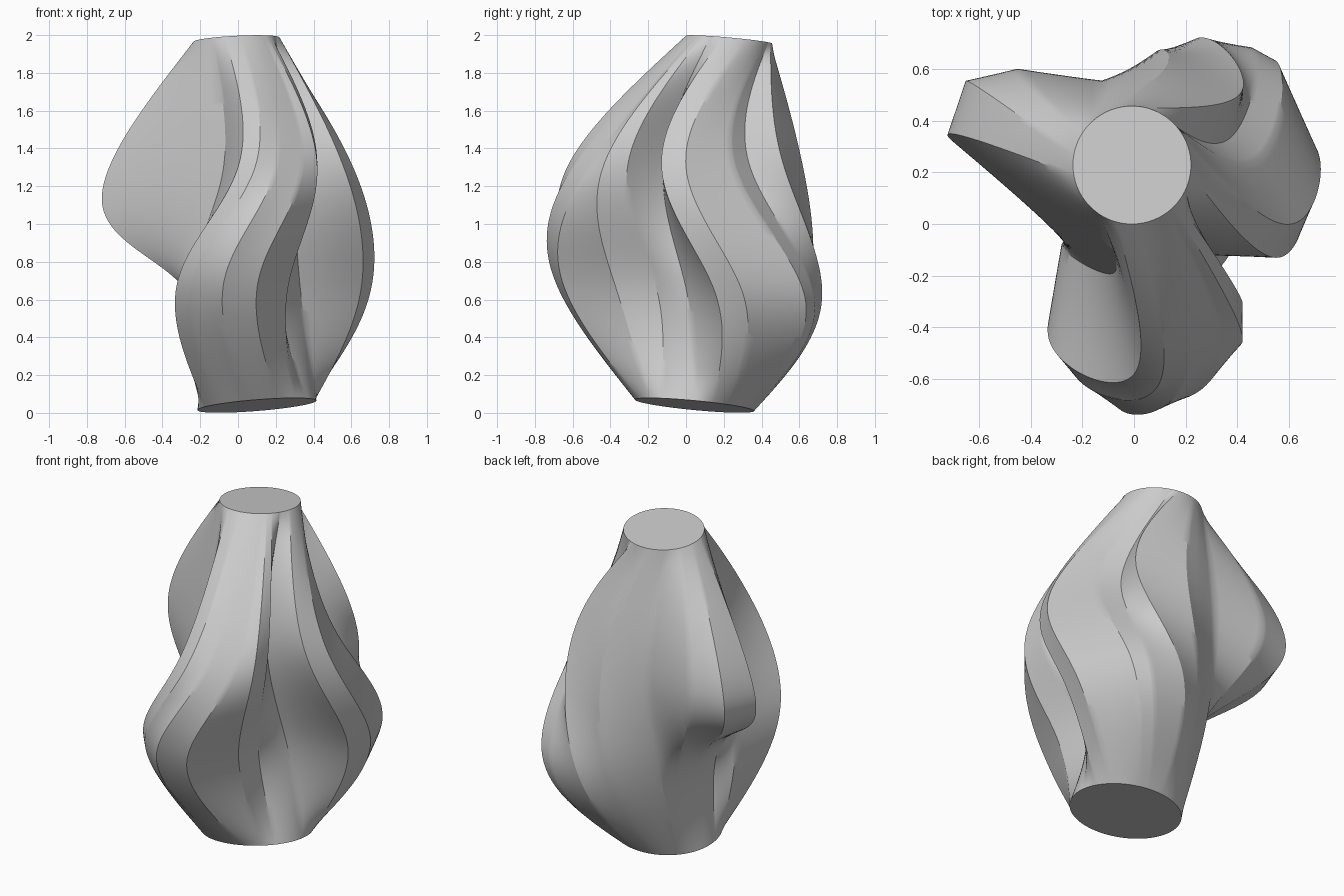
import bpy
from math import cos, sin, radians
from mathutils import Vector

cube = bpy.data.objects.get("Cube")
if cube:
    bpy.data.objects.remove(cube, do_unlink=True)

EDGE_STEPS = 8      # columns between two neighbouring ridges
HEIGHT_STEPS = 24   # rows between two neighbouring sections

# One ridge per row: neck angle, upper section x y, lower section x y, foot angle
# (angles in degrees, positions in hundredths)
RIDGES = [
    # front lobe
    (-106, 0, -58, -32, -47, -150),
    (-85, 9, -63, -24, -57, -130),
    (-65, 20, -60, -7, -70, -100),
    (-52, 34, -51, 11, -66, -70),
    (-45, 42, -44, 27, -38, -50),
    (-38, 42, -31, 25, -16, -35),
    # valley and right-hand back lobe
    (-25, 28, -12, 33, 0, 0),
    (-8, 56, -13, 65, 15, 18),
    (25, 61, 0, 70, 30, 35),
    (60, 48, 26, 55, 63, 65),
    (66, 38, 34, 46, 68, 75),
    (75, 42, 52, 25, 72, 90),
    (105, 13, 62, 7, 65, 110),
    (130, -12, 55, -15, 48, 135),
    # left-hand fin and the valley beside it
    (150, -45, 60, -22, 38, 150),
    (170, -65, 55, -27, 20, 165),
    (190, -72, 34, -28, 5, 185),
    (235, -8, -19, -27, -10, 200),
]


def ring_point(centre, radius, slope_x, slope_y, angle):
    """Point on a slightly tilted circle."""
    x, y = radius * cos(radians(angle)), radius * sin(radians(angle))
    return Vector(centre) + Vector((x, y, slope_x * x + slope_y * y))


def natural_spline(p, steps):
    """Smooth curve through four points."""
    r1 = 6 * (p[0] - 2 * p[1] + p[2])
    r2 = 6 * (p[1] - 2 * p[2] + p[3])
    zero = Vector((0, 0, 0))
    m = [zero, (4 * r1 - r2) / 15, (4 * r2 - r1) / 15, zero]
    curve = []
    for k in range(3):
        for i in range(steps + (k == 2)):
            t = i / steps
            s = 1 - t
            curve.append(s * p[k] + t * p[k + 1]
                         + ((s**3 - s) * m[k] + (t**3 - t) * m[k + 1]) / 6)
    return curve


def column(a, b, t):
    """Curve from neck to foot, a fraction t between two ridges."""
    neck, ux, uy, lx, ly, foot = [p + (q - p) * t for p, q in zip(a, b)]
    return natural_spline([
        ring_point((-0.008, 0.228, 1.976), 0.228, 0.05, -0.09, neck),
        Vector((ux, uy, 130 + 0.26 * min(ux, 0))) / 100,
        Vector((lx, ly, 66 - 0.08 * ly)) / 100,
        ring_point((0.1, 0.045, 0.04), 0.315, 0.08, -0.095, foot),
    ], HEIGHT_STEPS)


# Loft the columns around the body
columns = []
for n, ridge in enumerate(RIDGES):
    following = RIDGES[(n + 1) % len(RIDGES)]
    if n == len(RIDGES) - 1:
        following = (following[0] + 360, *following[1:5], following[5] + 360)
    columns += [column(ridge, following, i / EDGE_STEPS) for i in range(EDGE_STEPS)]

rows, count = len(columns[0]), len(columns)
verts = [p for col in columns for p in col]
faces = []
for c in range(count):
    here, there = c * rows, (c + 1) % count * rows
    for r in range(rows - 1):
        faces.append((here + r, here + r + 1, there + r + 1, there + r))

# Flat caps at the neck and foot
faces.append([c * rows for c in range(count)])
faces.append([c * rows + rows - 1 for c in reversed(range(count))])

mesh = bpy.data.meshes.new("twisted_body")
mesh.from_pydata(verts, [], faces)
body = bpy.data.objects.new("twisted_body", mesh)
bpy.context.collection.objects.link(body)

# Plain grey finish
colour = (0.6, 0.6, 0.6, 1)
grey = bpy.data.materials.new("light_grey")
grey.use_nodes = True
grey.diffuse_color = colour
grey.node_tree.nodes["Principled BSDF"].inputs["Base Color"].default_value = colour
mesh.materials.append(grey)

bpy.ops.object.select_all(action="DESELECT")
body.select_set(True)
bpy.context.view_layer.objects.active = body
bpy.ops.object.shade_smooth_by_angle(angle=radians(30))
